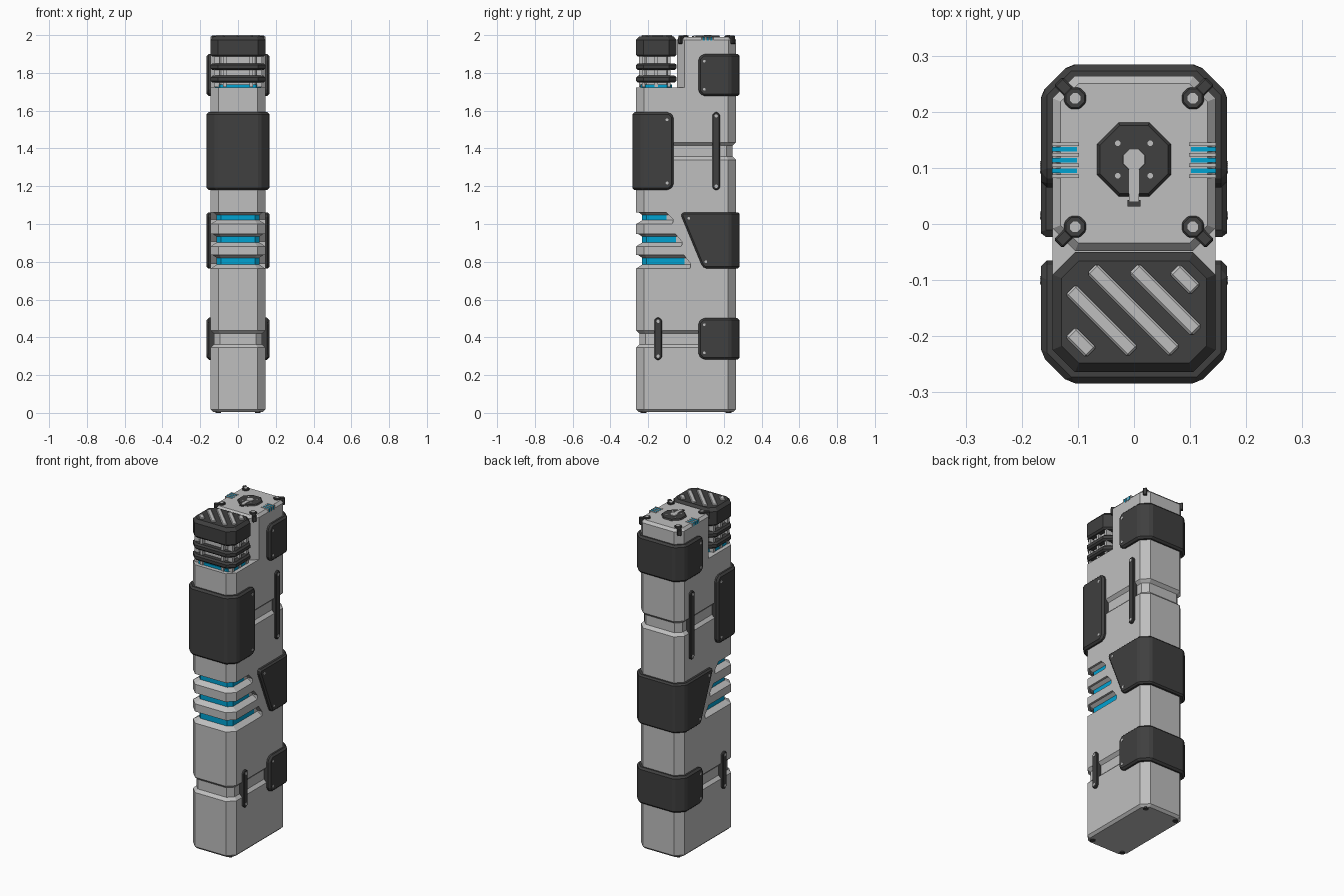
import bpy, bmesh, math
from mathutils import Vector, Matrix

if "Cube" in bpy.data.objects:
    bpy.data.objects.remove(bpy.data.objects["Cube"])


def material(name, rgb):
    m = bpy.data.materials.new(name)
    m.diffuse_color = (*rgb, 1)
    m.use_nodes = True
    m.node_tree.nodes["Principled BSDF"].inputs["Base Color"].default_value = m.diffuse_color
    return m


GREY = material("light grey", (0.52, 0.52, 0.52))
DARK = material("charcoal", (0.05, 0.05, 0.05))
BLUE = material("bright blue", (0.0, 0.36, 0.64))


def finish(name, bm, mats, bevel=0):
    bmesh.ops.recalc_face_normals(bm, faces=bm.faces)
    me = bpy.data.meshes.new(name)
    bm.to_mesh(me)
    bm.free()
    for m in mats:
        me.materials.append(m)
    ob = bpy.data.objects.new(name, me)
    bpy.context.collection.objects.link(ob)
    if bevel:
        b = ob.modifiers.new("bevel", 'BEVEL')
        b.width, b.segments, b.limit_method = bevel, 1, 'ANGLE'
        b.angle_limit = math.radians(25)
    return ob


def octagon(hx, y0, y1, c, d=0):
    """Rectangle with cut corners, offset inward by d."""
    hx, y0, y1, c = hx - d, y0 + d, y1 - d, c - 0.586 * d
    return [(hx, y0 + c), (hx, y1 - c), (hx - c, y1), (-hx + c, y1),
            (-hx, y1 - c), (-hx, y0 + c), (-hx + c, y0), (hx - c, y0)]


def loft(levels, hx, y0, y1, c):
    """Stack octagons at (z, inset) levels."""
    bm = bmesh.new()
    rings = [[bm.verts.new((x, y, z)) for x, y in octagon(hx, y0, y1, c, d)]
             for z, d in levels]
    for a, b in zip(rings, rings[1:]):
        for i in range(8):
            j = (i + 1) % 8
            bm.faces.new((a[i], a[j], b[j], b[i]))
    bm.faces.new(rings[0][::-1])
    bm.faces.new(rings[-1])
    return bm


def prism(profile, x0, x1):
    """Extrude a (y, z) profile along x."""
    bm = bmesh.new()
    a = [bm.verts.new((x0, y, z)) for y, z in profile]
    b = [bm.verts.new((x1, y, z)) for y, z in profile]
    for i in range(len(a)):
        j = (i + 1) % len(a)
        bm.faces.new((a[i], a[j], b[j], b[i]))
    bm.faces.new(a)
    bm.faces.new(b)
    return bm


def add_box(bm, center, size, angle=0):
    mat = (Matrix.Translation(center) @ Matrix.Rotation(angle, 4, 'Z')
           @ Matrix.Diagonal((*size, 1)))
    bmesh.ops.create_cube(bm, size=1, matrix=mat)


def add_disc(bm, center, r, h, axis='Z', r2=None):
    mat = Matrix.Translation(center)
    if axis == 'X':
        mat = mat @ Matrix.Rotation(math.pi / 2, 4, 'Y')
    mat = mat @ Matrix.Rotation(math.pi / 8, 4, 'Z')
    bmesh.ops.create_cone(bm, cap_ends=True, segments=8, radius1=r,
                          radius2=r if r2 is None else r2, depth=h, matrix=mat)


# Main body with two pinched bands
body = finish("body", loft(
    [(0.004, 0.014), (0.018, 0), (0.345, 0), (0.362, 0.017), (0.42, 0.017), (0.437, 0),
     (1.34, 0), (1.357, 0.017), (1.415, 0.017), (1.432, 0), (1.722, 0)],
    0.145, -0.264, 0.264, 0.042), [GREY])
finish("tower", loft([(1.722, 0), (1.975, 0), (1.99, 0.014)],
                     0.145, -0.048, 0.264, 0.04), [GREY])

# Glowing slots: cut through the front, then filled with waisted inserts
for i, (z0, z1, ye) in enumerate([(1.0, 1.062, -0.07), (0.882, 0.947, -0.022),
                                  (0.765, 0.835, 0.024)]):
    cutter = finish("slot_cutter", prism(
        [(-0.4, z0), (ye - 0.004, z0), (ye, z0 + 0.008), (ye, z0 + 0.025),
         (ye - 0.035, z1), (-0.4, z1)], -0.3, 0.3), [GREY])
    cutter.hide_render = True
    cutter.hide_viewport = True
    cut = body.modifiers.new("slot", 'BOOLEAN')
    cut.object, cut.operation, cut.solver = cutter, 'DIFFERENCE', 'EXACT'
    bm = loft([(z0, 0.001), (z0 + 0.02, 0.032), (z1 - 0.014, 0.032), (z1, 0.012)],
              0.145, -0.264, ye + 0.08, 0.042)
    bmesh.ops.bisect_plane(bm, geom=bm.verts[:] + bm.edges[:] + bm.faces[:],
                           plane_co=(0, ye - 0.032, 0), plane_no=(0, 1, 0))
    bm.normal_update()
    for f in bm.faces:
        if abs(f.normal.z) < 0.1 and f.calc_center_median().y < ye - 0.032:
            f.material_index = 1
    finish("slot_insert", bm, [GREY, BLUE])


# Armour plates wrapping the front or back corners
def plate(name, profile, side):
    bm = prism(profile, -0.166, 0.166)
    for sx in (-1, 1):
        bmesh.ops.bisect_plane(bm, geom=bm.verts[:] + bm.edges[:] + bm.faces[:],
                               plane_co=(sx * 0.166, side * 0.234, 0),
                               plane_no=(sx, side, 0), clear_outer=True)
        bmesh.ops.holes_fill(bm, edges=[e for e in bm.edges if e.is_boundary])
    finish(name, bm, [DARK], 0.011)


def block(y_in, y_out, z0, z1, c=0.024):
    s = c if y_in < y_out else -c
    return [(y_in, z0 + c), (y_in + s, z0), (y_out, z0), (y_out, z1),
            (y_in + s, z1), (y_in, z1 - c)]


plate("front_plate", block(-0.065, -0.284, 1.18, 1.592), -1)
plate("upper_back_plate", block(0.065, 0.284, 1.677, 1.9), 1)
plate("lower_back_plate", block(0.065, 0.284, 0.283, 0.502), 1)
plate("middle_back_plate", [(0.10, 0.765), (0.284, 0.765), (0.284, 1.062),
                            (-0.02, 1.062), (-0.026, 1.045), (0.085, 0.778)], 1)

# Side bars and plate screws, both sides
bars = bmesh.new()
screws = bmesh.new()
for s in (-1, 1):
    for yc, z0, z1 in [(0.16, 1.18, 1.592), (-0.148, 0.28, 0.505)]:
        p = block(yc - 0.02, yc + 0.02, z0, z1, 0.013)
        p[2:4] = [(yc + 0.007, z0), (yc + 0.02, z0 + 0.013),
                  (yc + 0.02, z1 - 0.013), (yc + 0.007, z1)]
        part = prism(p, s * 0.12, s * 0.157)
        me = bpy.data.meshes.new("temp")
        part.to_mesh(me)
        part.free()
        bars.from_mesh(me)
        bpy.data.meshes.remove(me)
        for z in (z0 + 0.02, z1 - 0.02):
            add_disc(screws, (s * 0.156, yc, z), 0.009, 0.006, 'X')
    for y, z in [(-0.10, 1.552), (-0.10, 1.217), (0.097, 1.862), (0.097, 1.713),
                 (0.015, 1.03), (0.105, 0.80), (0.097, 0.467), (0.097, 0.318)]:
        add_disc(screws, (s * 0.165, y, z), 0.008, 0.005, 'X')
finish("side_bars", bars, [DARK], 0.004)
finish("plate_screws", screws, [GREY])

# Vented stack under the front cap
FRONT = (0.145, -0.264, -0.05, 0.04)
finish("vent_core", loft([(1.722, 0.035), (1.9, 0.035)], *FRONT), [GREY])
finish("vent_glow", loft([(1.722, 0.024), (1.738, 0.024)], *FRONT), [BLUE])
for z in (1.749, 1.815):
    finish("vent_slab", loft([(z, 0.01), (z + 0.009, 0), (z + 0.027, 0), (z + 0.036, 0.01)],
                             *FRONT), [DARK])
posts = bmesh.new()
for x in (-0.112, 0.112):
    for y in (-0.225, -0.157, -0.09):
        add_box(posts, (x, y, 1.81), (0.03, 0.018, 0.17))
for x in (-0.07, 0.07):
    add_box(posts, (x, -0.235, 1.81), (0.018, 0.03, 0.17))
finish("vent_posts", posts, [GREY])
finish("front_cap", loft([(1.886, 0.01), (1.896, 0), (1.975, 0), (1.993, 0.016)],
                         *FRONT), [DARK])

# Diagonal grip ribs on the cap
ribs = bmesh.new()
for x0, y0, x1, y1 in [(-0.113, -0.117, -0.002, -0.228), (-0.075, -0.079, 0.073, -0.227),
                       (0.0, -0.079, 0.112, -0.191), (0.072, -0.081, 0.11, -0.117),
                       (-0.113, -0.193, -0.076, -0.229)]:
    add_box(ribs, ((x0 + x1) / 2, (y0 + y1) / 2, 1.994),
            (math.hypot(x1 - x0, y1 - y0), 0.026, 0.012), -math.pi / 4)
finish("cap_ribs", ribs, [GREY], 0.004)

# Corner clips and bolts on the tower, feet below
clips = bmesh.new()
bolts = bmesh.new()
feet = bmesh.new()
for s in (-1, 1):
    for y, t in [(0.224, 1), (-0.005, -1)]:
        out = Vector((s, t, 0)).normalized()
        angle = math.atan2(t, s)
        c = Vector((s * 0.105, y, 0))
        add_disc(clips, c + Vector((0, 0, 1.992)), 0.021, 0.014)
        add_box(clips, c + out * 0.021 + Vector((0, 0, 1.989)), (0.042, 0.022, 0.016), angle)
        add_box(clips, c + out * 0.034 + Vector((0, 0, 1.972)), (0.018, 0.022, 0.036), angle)
        add_disc(bolts, c + Vector((0, 0, 1.9975)), 0.01, 0.005)
    for y in (-0.225, 0.225):
        add_disc(feet, (s * 0.105, y, 0.005), 0.016, 0.01)
finish("corner_clips", clips, [DARK], 0.003)
finish("feet", feet, [DARK])

# Central dial with grey knob and pointer
dial = bmesh.new()
add_disc(dial, (0, 0.115, 1.991), 0.075, 0.012, r2=0.066)
finish("dial", dial, [DARK])
for x in (-0.029, 0.029):
    for y in (0.086, 0.144):
        add_disc(bolts, (x, y, 1.9965), 0.005, 0.003)
finish("top_bolts", bolts, [GREY])
knob = bmesh.new()
add_disc(knob, (0, 0.115, 1.995), 0.023, 0.01, r2=0.02)
add_box(knob, (0, 0.075, 1.994), (0.018, 0.072, 0.01))
finish("dial_knob", knob, [GREY])
tip = bmesh.new()
add_box(tip, (0, 0.037, 1.991), (0.024, 0.012, 0.01))
finish("dial_tip", tip, [DARK])

# Blue light strips over the top side edges
lights = bmesh.new()
rims = bmesh.new()
for s in (-1, 1):
    for y in (0.095, 0.114, 0.133):
        add_box(lights, (s * 0.124, y, 1.981), (0.044, 0.008, 0.02))
    for y in (0.085, 0.1045, 0.1235, 0.142):
        add_box(rims, (s * 0.122, y, 1.98), (0.048, 0.006, 0.026))
finish("edge_lights", lights, [BLUE])
finish("light_rims", rims, [GREY])
